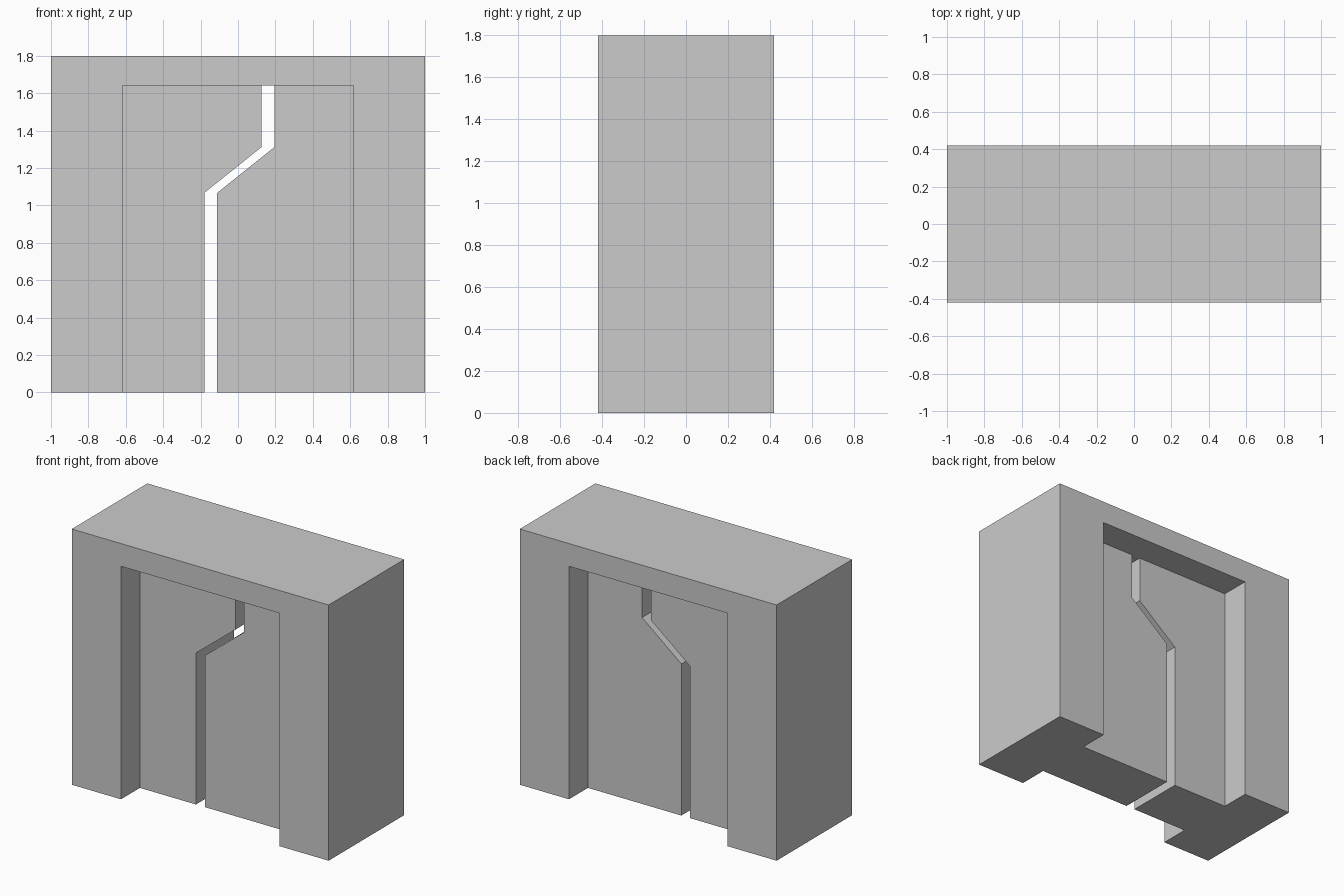
import bpy, bmesh

if "Cube" in bpy.data.objects:
    bpy.data.objects.remove(bpy.data.objects["Cube"])

WIDTH, DEPTH, HEIGHT = 2.0, 0.84, 1.8
OPEN_HALF, OPEN_TOP = 0.617, 1.64
DOOR_HALF = 0.21  # half thickness of the door leaves


def extrude_profile(name, points, y0, y1):
    """Solid from an x-z outline swept between y0 and y1."""
    bm = bmesh.new()
    face = bm.faces.new([bm.verts.new((x, y0, z)) for x, z in points])
    swept = bmesh.ops.extrude_face_region(bm, geom=[face])
    verts = [v for v in swept["geom"] if isinstance(v, bmesh.types.BMVert)]
    bmesh.ops.translate(bm, verts=verts, vec=(0, y1 - y0, 0))
    bmesh.ops.recalc_face_normals(bm, faces=bm.faces[:])
    mesh = bpy.data.meshes.new(name)
    bm.to_mesh(mesh)
    bm.free()
    obj = bpy.data.objects.new(name, mesh)
    bpy.context.collection.objects.link(obj)
    return obj


def rect(x0, x1, z0, z1):
    return [(x0, z0), (x1, z0), (x1, z1), (x0, z1)]


def carve(target, cutter):
    mod = target.modifiers.new(cutter.name, "BOOLEAN")
    mod.operation = "DIFFERENCE"
    mod.solver = "EXACT"
    mod.object = cutter
    bpy.context.view_layer.objects.active = target
    bpy.ops.object.modifier_apply(modifier=mod.name)
    bpy.data.objects.remove(cutter)


# Wall block
doorway = extrude_profile("doorway", rect(-WIDTH / 2, WIDTH / 2, 0, HEIGHT),
                          -DEPTH / 2, DEPTH / 2)

# Recess on the front and back, leaving the two door leaves in the middle
for side in (-1, 1):
    carve(doorway, extrude_profile("recess", rect(-OPEN_HALF, OPEN_HALF, -0.2, OPEN_TOP),
                                   side * DOOR_HALF, side * (DEPTH / 2 + 0.2)))

# Stepped gap between the leaves
left_edge = [(-0.18, -0.1), (-0.18, 1.067), (0.126, 1.312), (0.126, OPEN_TOP)]
right_edge = [(x + 0.069, z) for x, z in reversed(left_edge)]
carve(doorway, extrude_profile("gap", left_edge + right_edge, -DOOR_HALF - 0.05, DOOR_HALF + 0.05))
